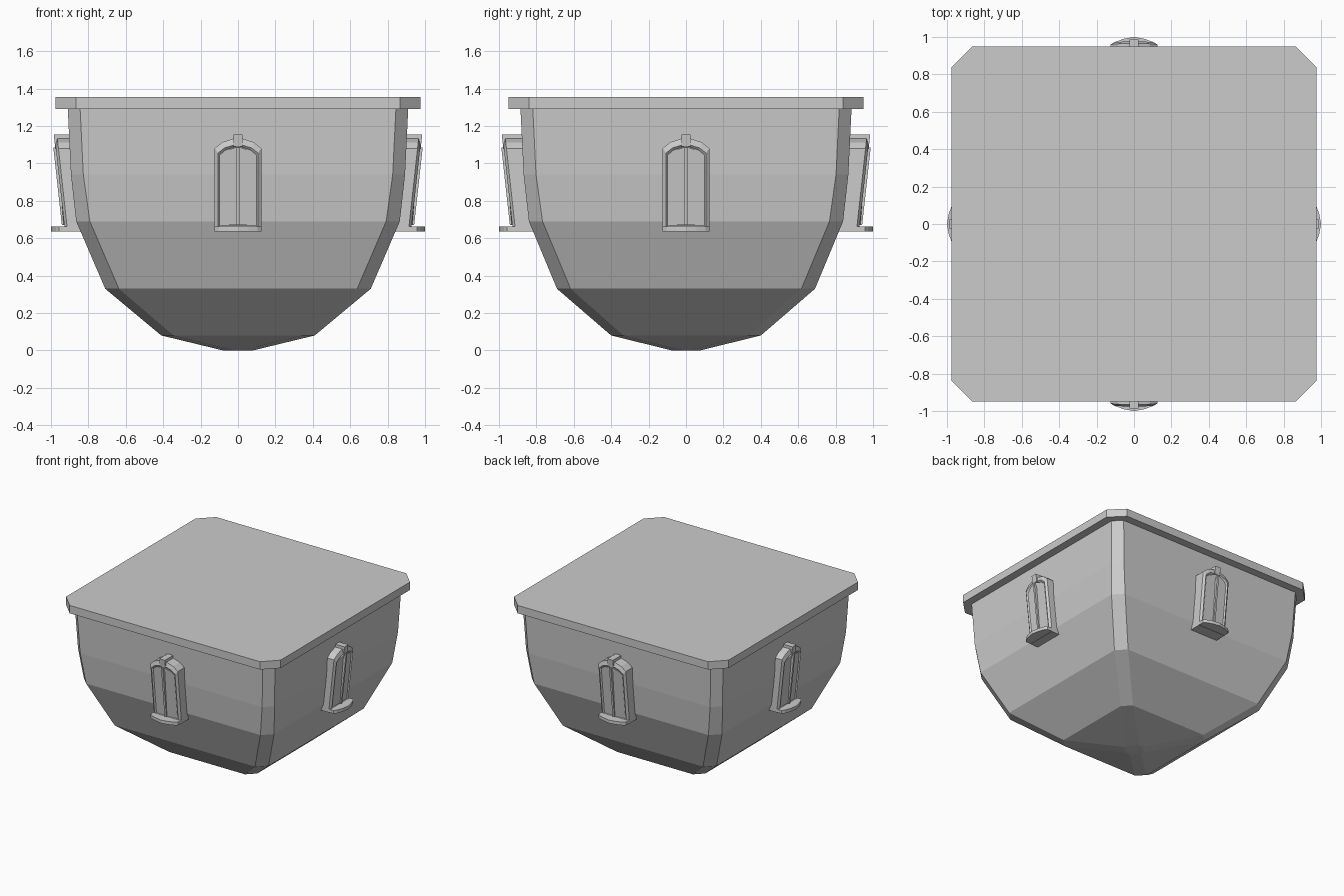
import bpy, bmesh, math
from mathutils import Matrix

if "Cube" in bpy.data.objects:
    bpy.data.objects.remove(bpy.data.objects["Cube"])


def loft(name, rings, rot=0.0):
    """Join equal-length point rings into a closed, flat-shaded solid."""
    bm = bmesh.new()
    loops = [[bm.verts.new(p) for p in ring] for ring in rings]
    n = len(loops[0])
    for a, b in zip(loops, loops[1:]):
        for i in range(n):
            j = (i + 1) % n
            bm.faces.new((a[i], a[j], b[j], b[i]))
    bm.faces.new(loops[0][::-1])
    bm.faces.new(loops[-1])
    bmesh.ops.recalc_face_normals(bm, faces=bm.faces)
    bm.transform(Matrix.Rotation(rot, 4, 'Z'))
    me = bpy.data.meshes.new(name)
    bm.to_mesh(me)
    bm.free()
    ob = bpy.data.objects.new(name, me)
    bpy.context.collection.objects.link(ob)
    return ob


def octagon(z, x, y, c):
    """Rectangle with chamfered corners."""
    return [(x, -y + c, z), (x, y - c, z), (x - c, y, z), (-x + c, y, z),
            (-x, y - c, z), (-x, -y + c, z), (-x + c, -y, z), (x - c, -y, z)]


# Faceted basin body
loft("basin_body", [octagon(*r) for r in (
    (0.00, 0.08, 0.075, 0.06), (0.08, 0.41, 0.40, 0.065),
    (0.33, 0.71, 0.69, 0.073), (0.69, 0.865, 0.84, 0.073),
    (0.94, 0.893, 0.868, 0.066), (1.29, 0.91, 0.885, 0.066))])

# Top slab
loft("top_slab", [octagon(1.29, 0.975, 0.95, 0.11),
                  octagon(1.355, 0.975, 0.95, 0.11)])


def front(z):
    """Outward distance of the leaning window front."""
    return 0.925 + 0.11 * (z - 0.69)


def arch(w, z0, spring, top, depth):
    """Pointed-round arch outline; depth(x, z) gives outward distance."""
    h = top - spring
    pts = [(-w, z0), (0, z0), (w, z0), (w, spring), (0.68 * w, spring + 0.55 * h),
           (0, top), (-0.68 * w, spring + 0.55 * h), (-w, spring)]
    return [(x, -depth(x, z), z) for x, z in pts]


def block(name, w, z0, z1, back, out, rot):
    """Small block following the window lean."""
    q = ((-w, z0), (w, z0), (w, z1), (-w, z1))
    loft(name, [[(x, -back, z) for x, z in q],
                [(x, -front(z) - out, z) for x, z in q]], rot)


for k, side in enumerate(("front", "right", "back", "left")):
    rot = k * math.pi / 2
    # Arched frame with a bevelled lip and slightly sunk opening
    loft(side + "_window_frame", [
        arch(0.125, 0.635, 1.08, 1.14, lambda x, z: 0.78),
        arch(0.125, 0.635, 1.08, 1.14, lambda x, z: front(z) - 0.008),
        arch(0.107, 0.66, 1.055, 1.105, lambda x, z: front(z) + 0.006),
        arch(0.098, 0.668, 1.045, 1.093, lambda x, z: front(z) - 0.004)], rot)
    # Pane bowed gently towards the middle
    loft(side + "_window_pane", [
        arch(0.096, 0.67, 1.043, 1.09, lambda x, z: 0.85),
        arch(0.096, 0.67, 1.043, 1.09,
             lambda x, z: front(z) + 0.010 - 0.012 * abs(x) / 0.096)], rot)
    # Central mullion
    block(side + "_mullion", 0.008, 0.67, 1.085, 0.88, 0.019, rot)
    # Keystone
    block(side + "_keystone", 0.025, 1.09, 1.155, 0.84, 0.009, rot)
    # Curved sill
    plan = [(-0.125, 0.86), (0.125, 0.86), (0.125, 0.956), (0.105, 0.972),
            (0.055, 0.99), (0, 1.0), (-0.055, 0.99), (-0.105, 0.972), (-0.125, 0.956)]
    loft(side + "_sill", [[(x, -d, 0.637) for x, d in plan],
                          [(x, -d, 0.663) for x, d in plan]], rot)
